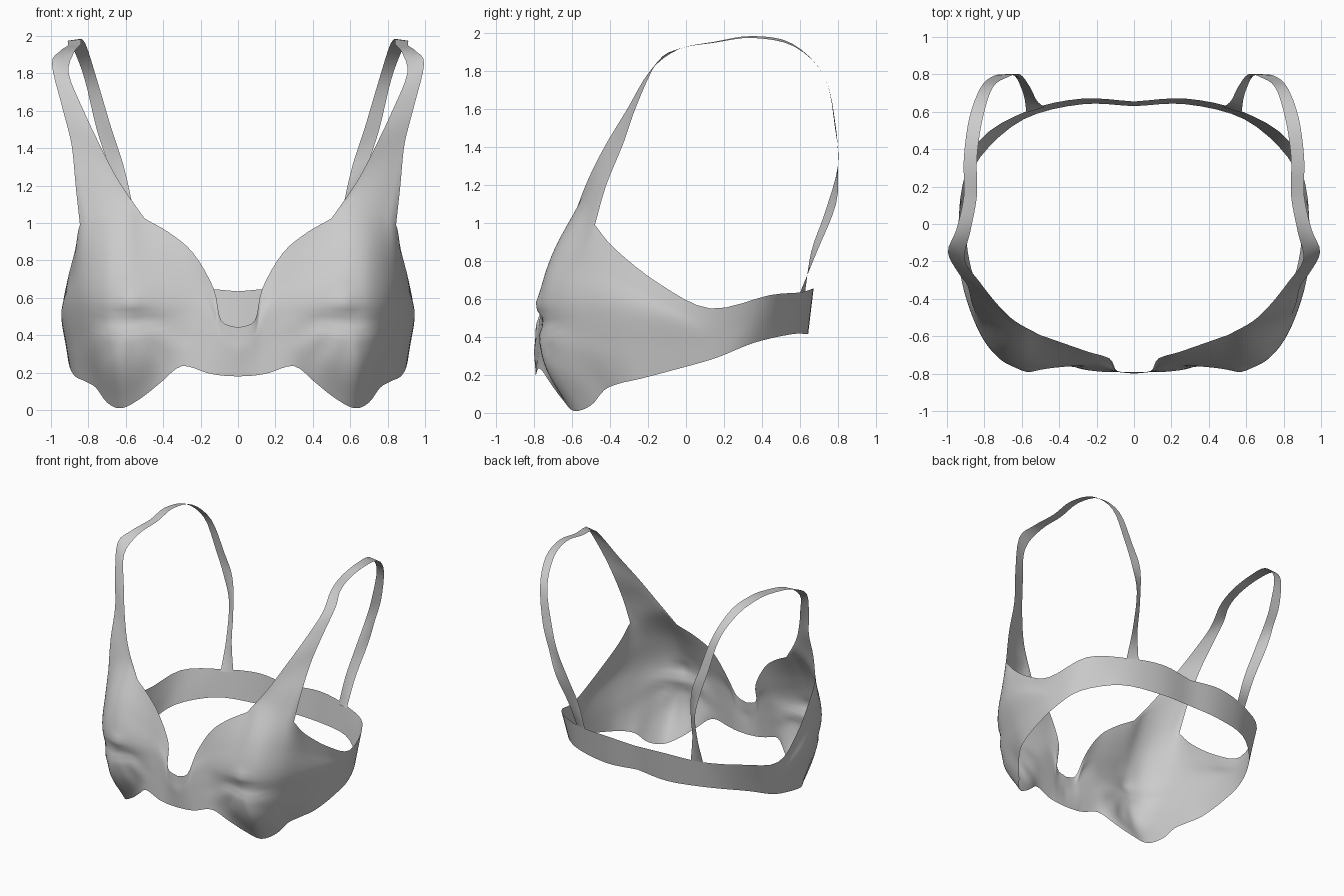
import bpy, bmesh, math
from mathutils import Vector

if "Cube" in bpy.data.objects:
    bpy.data.objects.remove(bpy.data.objects["Cube"])

COL_STEPS, ROW_STEPS, STRAP_STEPS = 4, 7, 4


def vecs(rows):
    return [Vector(r) for r in rows]


def spline(pts, steps):
    """Smooth curve through the points (Catmull-Rom)."""
    p = [2 * pts[0] - pts[1]] + pts + [2 * pts[-1] - pts[-2]]
    out = []
    for i in range(1, len(p) - 2):
        a, b, c, d = p[i - 1:i + 3]
        for k in range(steps):
            t = k / steps
            out.append(0.5 * (2 * b + (c - a) * t + (2 * a - 5 * b + 4 * c - d) * t * t
                              + (3 * b - a - 3 * c + d) * t ** 3))
    return out + [pts[-1].copy()]


def bell(v, centre, width):
    return math.exp(-((v - centre) / width) ** 2)


# Edge lines of one half, running from front centre round to back centre
bottom = vecs([(0, -.79, .18), (.09, -.79, .185), (.17, -.79, .20), (.30, -.77, .235),
               (.41, -.71, .15), (.51, -.65, .07), (.62, -.59, .01), (.70, -.50, .04),
               (.76, -.43, .12), (.82, -.35, .155), (.87, -.24, .18), (.90, -.05, .23),
               (.90, .16, .29), (.82, .36, .37), (.59, .56, .415), (.28, .64, .415), (0, .63, .43)])
top = vecs([(0, -.79, .44), (.09, -.785, .48), (.13, -.72, .65), (.24, -.685, .84),
            (.37, -.64, .95), (.50, -.595, 1.025), (.59, -.57, 1.09), (.69, -.55, 1.08),
            (.78, -.52, 1.04), (.845, -.48, .99), (.87, -.37, .86), (.915, -.14, .68),
            (.93, .13, .55), (.83, .44, .62), (.57, .605, .635), (.28, .67, .655), (0, .655, .635)])
# Fullest line over the bust; the back band simply uses the average
bust = vecs([(0, -.80, .32), (.09, -.79, .36), (.14, -.77, .50), (.25, -.755, .56),
             (.39, -.765, .57), (.50, -.775, .58), (.60, -.77, .58), (.70, -.735, .58),
             (.79, -.64, .58), (.86, -.50, .58), (.92, -.31, .55), (.945, -.10, .50)])
bust += [(a + b) / 2 for a, b in zip(bottom[12:], top[12:])]

bm = bmesh.new()


def skin(rows):
    """Quad sheet from a grid of points."""
    vs = [[bm.verts.new(p) for p in r] for r in rows]
    for r0, r1 in zip(vs, vs[1:]):
        for i in range(len(r0) - 1):
            bm.faces.new((r0[i], r0[i + 1], r1[i + 1], r1[i]))


def fold(p):
    """Under-bust crease, cup apex and radiating folds of the cloth."""
    if p.y > -0.3:
        return
    crease = .03 * bell(p.z, .48, .045) * bell(p.x, .58, .22)
    apex = .018 * bell(p.z, .57, .05) * bell(p.x, .57, .06)
    ang = math.atan2(p.z - .52, p.x - .57)
    dist = math.hypot(p.z - .52, p.x - .57)
    p.y += crease - apex + .004 * math.sin(ang * 11) * bell(dist, .24, .1) * (p.z < .52)


# Cups and band
cols = []
lines = [spline(l, COL_STEPS) for l in (bottom, bust, top)]
for i, (b, m, t) in enumerate(zip(*lines)):
    g = bell(i / COL_STEPS, 6.3, 2.0)
    low = b.lerp(m, .45) + Vector((0.015, -.075, 0)) * g
    high = m.lerp(t, .5) + Vector((0.01, -.035, 0)) * g
    col = spline([b, low, m, high, t], ROW_STEPS)
    for p in col[:-1]:
        fold(p)
    cols.append(col)
skin(cols)

# Shoulder strap, growing out of the cup top and over to the back band
a, z = 5 * COL_STEPS, 9 * COL_STEPS
base = [c[-1].copy() for c in cols[a:z + 1]]
inner = [base[0]] + vecs([(.635, -.52, 1.22), (.73, -.43, 1.40), (.825, -.31, 1.60),
                          (.905, -.19, 1.80), (.875, -.04, 1.915), (.84, .15, 1.955),
                          (.84, .35, 1.985), (.81, .56, 1.945), (.755, .73, 1.77),
                          (.675, .785, 1.50), (.61, .80, 1.30), (.555, .73, 1.05),
                          (.52, .66, .85), (.48, .625, .62)])
outer = [base[-1]] + vecs([(.868, -.42, 1.20), (.89, -.33, 1.42), (.94, -.26, 1.62),
                           (.995, -.15, 1.85), (.95, -.03, 1.92), (.91, .15, 1.95),
                           (.91, .35, 1.975), (.88, .57, 1.93), (.82, .73, 1.77),
                           (.755, .79, 1.50), (.69, .80, 1.30), (.635, .79, 1.10),
                           (.59, .69, .85), (.575, .595, .62)])
n = len(base) - 1
rows = []
for r, (p, q) in enumerate(zip(spline(inner, STRAP_STEPS), spline(outer, STRAP_STEPS))):
    fade = max(0, 1 - r / (2 * STRAP_STEPS)) ** 2
    rows.append([p.lerp(q, k / n) + fade * (base[k] - base[0].lerp(base[-1], k / n))
                 for k in range(n + 1)])
skin(rows)

bmesh.ops.remove_doubles(bm, verts=bm.verts, dist=0.0005)
bmesh.ops.recalc_face_normals(bm, faces=bm.faces)
mesh = bpy.data.meshes.new("bralette")
bm.to_mesh(mesh)
bm.free()
obj = bpy.data.objects.new("bralette", mesh)
bpy.context.collection.objects.link(obj)

# Other half
mirror = obj.modifiers.new("mirror", 'MIRROR')
mirror.use_clip = True
mirror.merge_threshold = 0.001
for f in mesh.polygons:
    f.use_smooth = True
